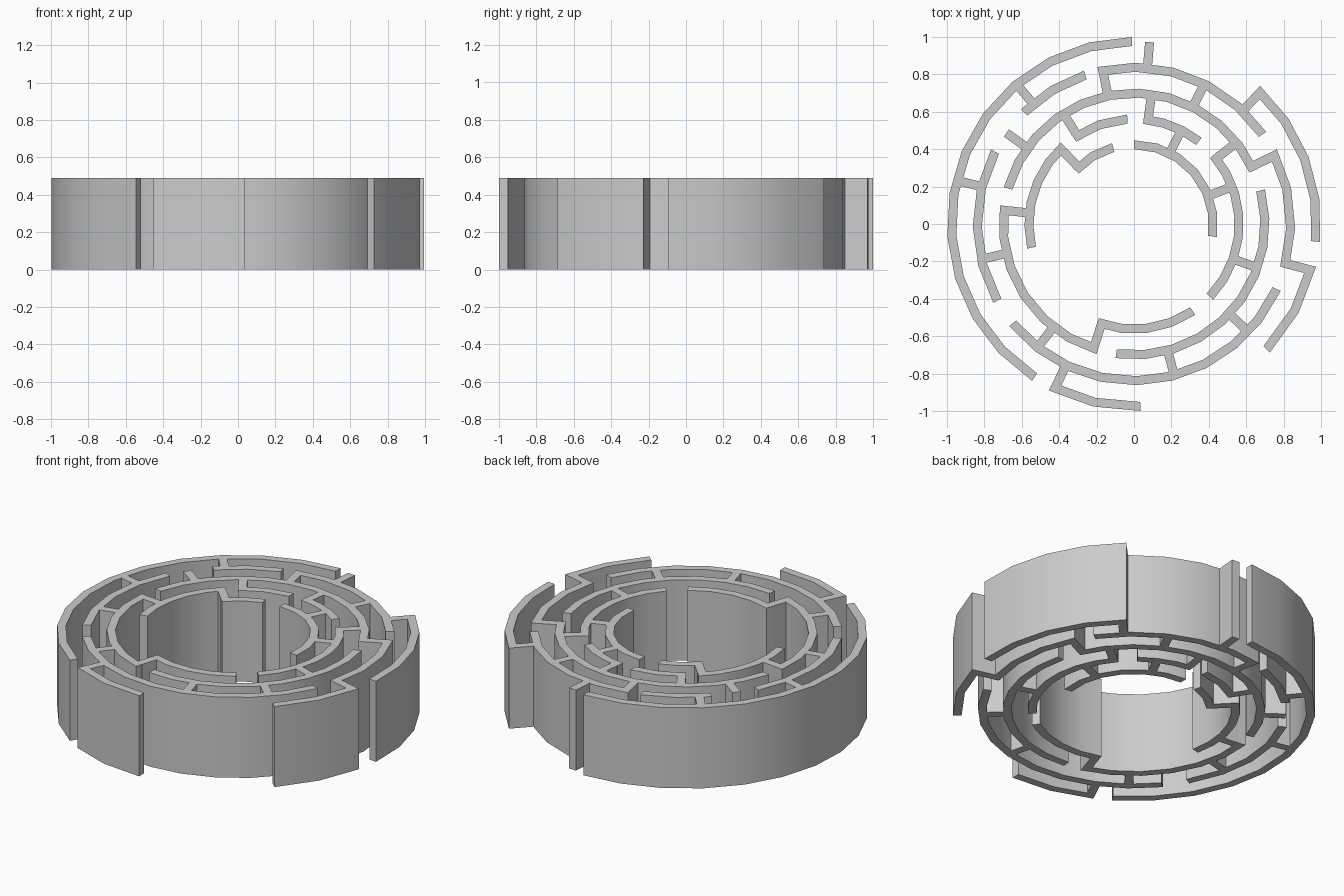
import bpy, bmesh
from math import sin, cos, radians, degrees

if "Cube" in bpy.data.objects:
    bpy.data.objects.remove(bpy.data.objects["Cube"])

H = 0.49                                   # wall height
T = 0.024                                  # half wall thickness
R = [0.424, 0.562, 0.700, 0.838, 0.976]    # ring centre radii, inner to outer


def polar(r, deg):
    return r * cos(radians(deg)), r * sin(radians(deg))


def prism(bm, left, right):
    """Extruded strip between two matching 2D outlines."""
    rows = [[bm.verts.new((a[0], a[1], z)) for z in (0, H)] +
            [bm.verts.new((b[0], b[1], z)) for z in (H, 0)]
            for a, b in zip(left, right)]
    for p, q in zip(rows, rows[1:]):
        for i in range(4):
            j = (i + 1) % 4
            bm.faces.new((p[i], p[j], q[j], q[i]))
    bm.faces.new(rows[0])
    bm.faces.new(rows[-1][::-1])


def arc(bm, ring, a0, a1, corner0=False, corner1=False):
    """Faceted arc wall; corner flags widen an end to cover a spoke."""
    r = R[ring]
    pad = degrees(T / r)
    a0 -= pad * corner0
    a1 += pad * corner1
    n = max(1, round((a1 - a0) / (16 if ring == 0 else 12.8)))
    angles = [a0 + (a1 - a0) * i / n for i in range(n + 1)]
    prism(bm, [polar(r - T, a) for a in angles], [polar(r + T, a) for a in angles])


def spoke(bm, ring, a, free=False):
    """Straight wall from a ring to the next one out."""
    r0 = R[ring] + T - 0.012
    r1 = R[ring + 1] if free else R[ring + 1] - T + 0.006
    sx, sy = -sin(radians(a)) * T, cos(radians(a)) * T
    ends = [polar(r0, a), polar(r1, a)]
    prism(bm, [(x + sx, y + sy) for x, y in ends], [(x - sx, y - sy) for x, y in ends])


def finish(bm, name):
    bmesh.ops.recalc_face_normals(bm, faces=bm.faces)
    me = bpy.data.meshes.new(name)
    bm.to_mesh(me)
    bm.free()
    ob = bpy.data.objects.new(name, me)
    bpy.context.collection.objects.link(ob)
    bpy.ops.object.select_all(action='DESELECT')
    ob.select_set(True)
    bpy.context.view_layer.objects.active = ob
    bpy.ops.object.shade_smooth_by_angle(angle=radians(30))


# Ring walls: (start, end, corner at start, corner at end)
rings = [
    [(-9, 90, 0, 0), (105.2, 134.3, 0, 1)],
    [(-43.8, 38.5, 0, 1), (51.9, 82.3, 0, 1), (93.6, 122.6, 0, 1),
     (134.3, 193, 1, 0), (252, 304, 1, 0)],
    [(26, 164.2, 1, 0), (174, 252, 1, 1), (262.2, 374.8, 0, 0)],
    [(34.9, 101.5, 0, 1), (108.1, 134.5, 0, 0), (152.5, 209.3, 0, 0),
     (219.3, 335.5, 0, 0), (345.4, 386, 1, 1)],
    [(90.6, 237, 0, 0), (244.3, 272, 1, 0), (316.6, 345.4, 0, 1),
     (354.5, 406.2, 0, 1)],
]
for k, arcs in enumerate(rings):
    bm = bmesh.new()
    for a in arcs:
        arc(bm, k, *a)
    finish(bm, f"ring_wall_{k + 1}")

# Connecting walls between neighbouring rings, plus the free stubs
spokes = [
    [20.8, 63.3, 134.3],
    [38.5, 82.3, 122.6, 174, 252, -19.5],
    [26, 63.3, 101.5, 193, 232, 284.9, -43.3],
    [46.2, 130, 166.2, 244.3, -14.6],
]
stubs = {2: 144.5, 3: 85.1}
for k, angles in enumerate(spokes):
    bm = bmesh.new()
    for a in angles:
        spoke(bm, k, a)
    if k in stubs:
        spoke(bm, k, stubs[k], free=True)
    finish(bm, f"cross_walls_{k + 1}")
